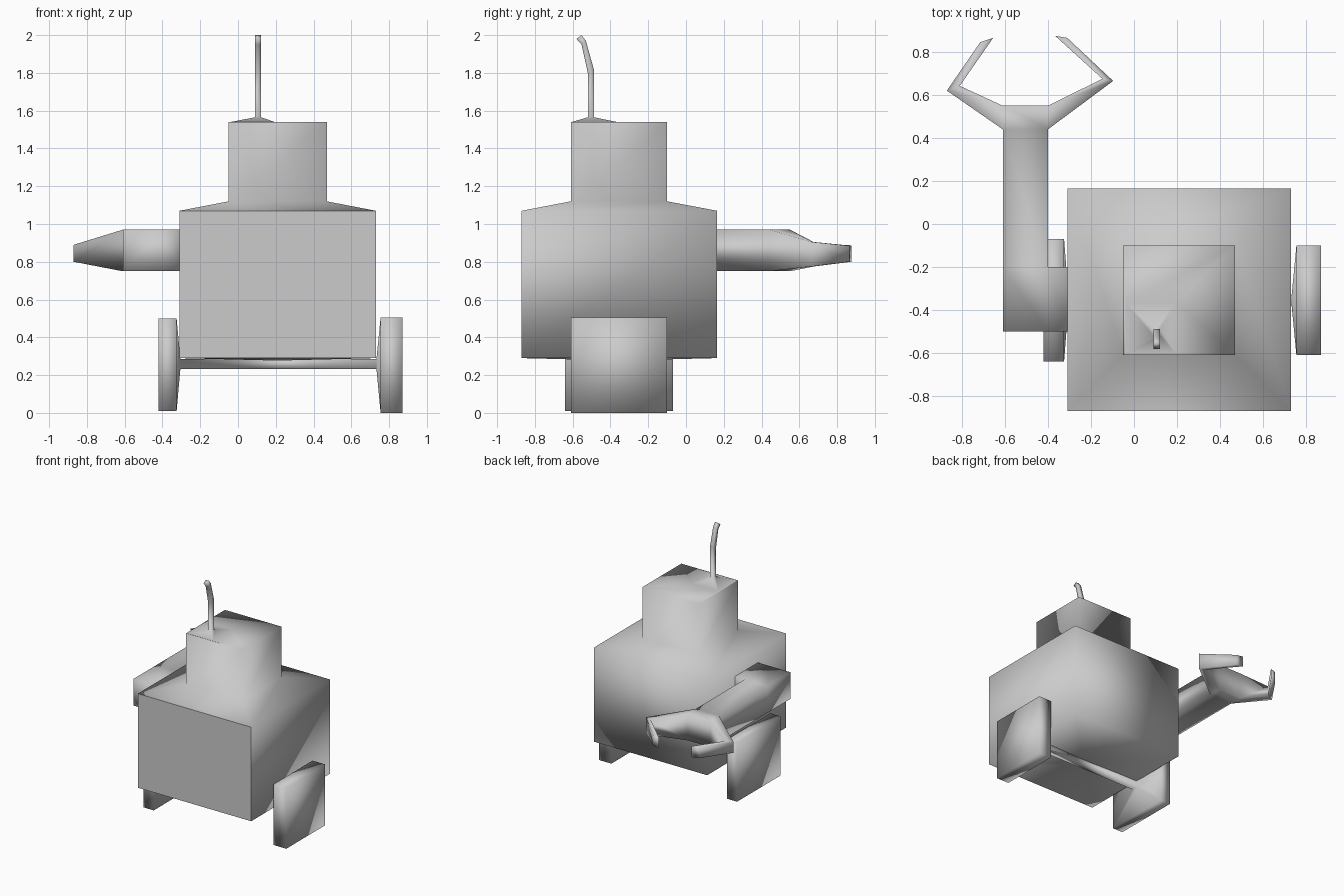
import bpy, bmesh
from mathutils import Vector

if "Cube" in bpy.data.objects:
    bpy.data.objects.remove(bpy.data.objects["Cube"])


def rect(axis, pos, a0, a1, b0, b1):
    """Four-cornered ring across the given axis."""
    pts = [(a0, b0), (a1, b0), (a1, b1), (a0, b1)]
    if axis == 'x':
        return [Vector((pos, a, b)) for a, b in pts]
    if axis == 'y':
        return [Vector((a, pos, b)) for a, b in pts]
    return [Vector((a, b, pos)) for a, b in pts]


def slab(p, q, z0, z1):
    """Upright ring between two plan points."""
    return [Vector((*p, z0)), Vector((*q, z0)), Vector((*q, z1)), Vector((*p, z1))]


def loft(bm, rings, cap_start=True):
    rows = [[bm.verts.new(p) for p in r] for r in rings]
    for r, s in zip(rows, rows[1:]):
        for i in range(4):
            j = (i + 1) % 4
            bm.faces.new((r[i], r[j], s[j], s[i]))
    if cap_start:
        bm.faces.new(rows[0])
    bm.faces.new(rows[-1])


def branch(bm, rings):
    """Grow a limb out of the existing face that matches the first ring."""
    c = sum(rings[0], Vector()) / 4
    face = min(bm.faces, key=lambda f: (f.calc_center_median() - c).length)
    bmesh.ops.delete(bm, geom=[face], context='FACES_ONLY')
    loft(bm, rings, False)


def finish(bm, name):
    bmesh.ops.remove_doubles(bm, verts=bm.verts[:], dist=0.0005)
    bmesh.ops.recalc_face_normals(bm, faces=bm.faces[:])
    for f in bm.faces:
        f.smooth = True
    me = bpy.data.meshes.new(name)
    bm.to_mesh(me)
    bm.free()
    ob = bpy.data.objects.new(name, me)
    bpy.context.collection.objects.link(ob)
    return ob


# Body, head and bent antenna as one continuous skin
bm = bmesh.new()
loft(bm, [
    rect('z', 0.278, 0.16, 0.26, -0.40, -0.31),
    rect('z', 0.29, -0.31, 0.73, -0.87, 0.165),
    rect('z', 1.07, -0.31, 0.73, -0.87, 0.165),
    rect('z', 1.12, -0.05, 0.47, -0.61, -0.10),
    rect('z', 1.54, -0.05, 0.47, -0.61, -0.10),
    rect('z', 1.54, -0.04, 0.195, -0.605, -0.365),
    rect('z', 1.565, 0.09, 0.122, -0.52, -0.487),
    [Vector((x, y, z)) for x, y, z in
     ((0.09, -0.52, 1.80), (0.122, -0.52, 1.80), (0.122, -0.487, 1.815), (0.09, -0.487, 1.815))],
    [Vector((x, y, z)) for x, y, z in
     ((0.09, -0.553, 1.95), (0.122, -0.553, 1.95), (0.122, -0.53, 1.97), (0.09, -0.53, 1.97))],
    [Vector((x, y, z)) for x, y, z in
     ((0.09, -0.58, 1.98), (0.122, -0.58, 1.98), (0.122, -0.553, 2.0), (0.09, -0.553, 2.0))],
])
body = finish(bm, "body_with_head_and_antenna")
# Flat front panel
for p in body.data.polygons:
    if p.normal.y < -0.9 and p.area > 0.5:
        p.use_smooth = False

# Square wheels joined by the axle
axle = (-0.38, -0.33, 0.233, 0.285)
bm = bmesh.new()
loft(bm, [
    rect('x', -0.42, -0.64, -0.07, 0.01, 0.50),
    rect('x', -0.325, -0.64, -0.07, 0.01, 0.50),
    rect('x', -0.305, *axle),
    rect('x', 0.733, *axle),
    rect('x', 0.755, -0.61, -0.10, 0.0, 0.505),
    rect('x', 0.87, -0.61, -0.10, 0.0, 0.505),
])
finish(bm, "wheels_and_axle")

# Arm with shoulder and two-fingered claw
L, R, Z = -0.61, -0.40, (0.75, 0.97)
bm = bmesh.new()
loft(bm, [rect('y', y, L, R, *Z) for y in (-0.50, -0.20, 0.44, 0.55)])
branch(bm, [rect('x', x, -0.50, -0.20, *Z) for x in (R, -0.30)])
branch(bm, [slab((L, 0.44), (L, 0.55), *Z),
            slab((-0.87, 0.62), (-0.81, 0.642), 0.80, 0.89),
            slab((-0.715, 0.845), (-0.655, 0.865), 0.80, 0.89)])
branch(bm, [slab((R, 0.44), (R, 0.55), *Z),
            slab((-0.097, 0.665), (-0.147, 0.675), 0.775, 0.905),
            slab((-0.31, 0.865), (-0.367, 0.875), 0.80, 0.885)])
finish(bm, "arm_with_claw")
